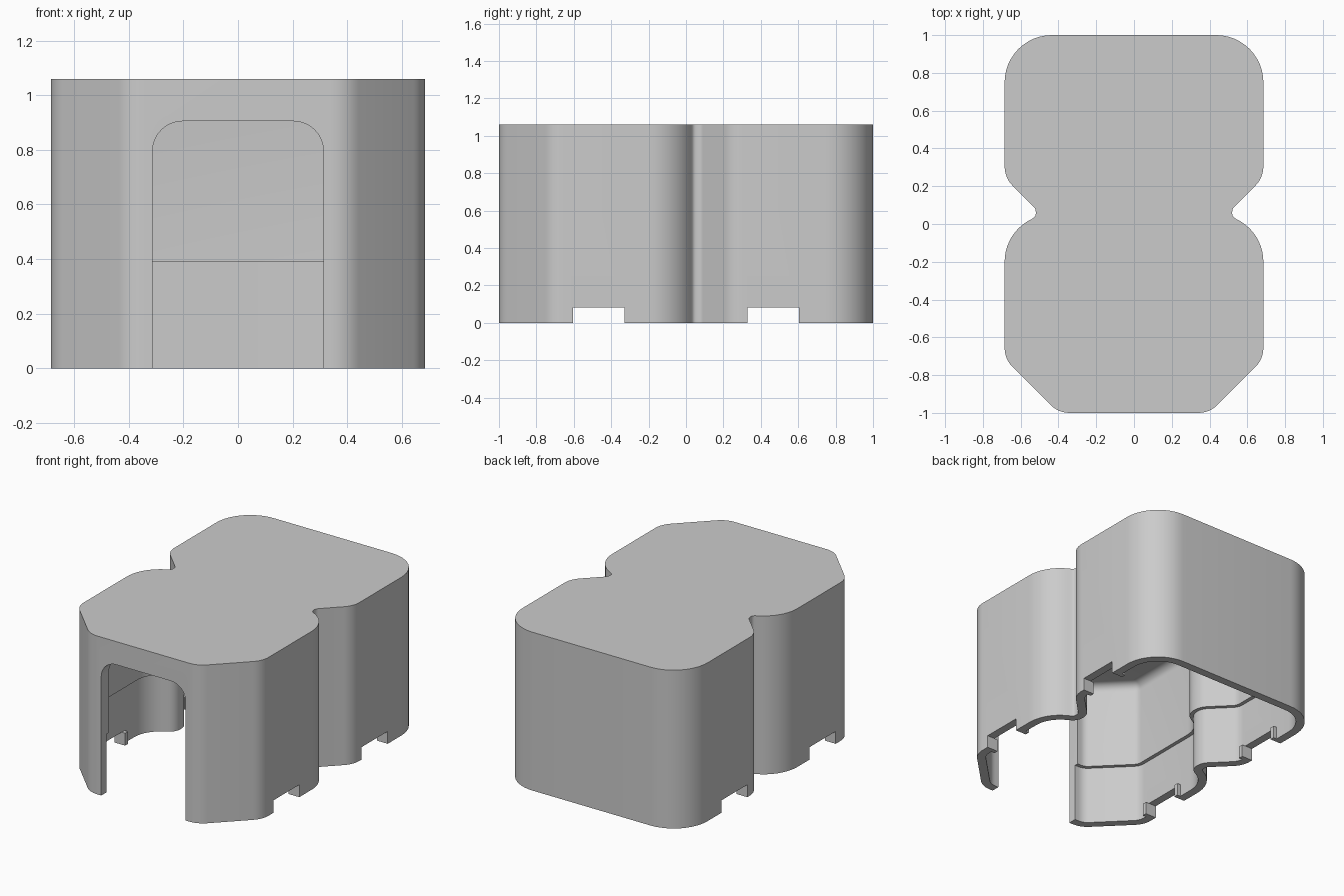
import bpy, bmesh, math
from mathutils import Vector

if "Cube" in bpy.data.objects:
    bpy.data.objects.remove(bpy.data.objects["Cube"], do_unlink=True)

HEIGHT = 1.06
CEILING = 0.97
LEDGE = 0.39
THIN, THICK = 0.055, 0.08

grey = bpy.data.materials.new("light_grey")
grey.use_nodes = True
grey.diffuse_color = (0.6, 0.6, 0.6, 1)
grey.node_tree.nodes["Principled BSDF"].inputs["Base Color"].default_value = (0.6, 0.6, 0.6, 1)


def make_object(name, bm):
    bmesh.ops.recalc_face_normals(bm, faces=bm.faces)
    mesh = bpy.data.meshes.new(name)
    bm.to_mesh(mesh)
    bm.free()
    obj = bpy.data.objects.new(name, mesh)
    mesh.materials.append(grey)
    bpy.context.collection.objects.link(obj)
    return obj


def arc(cx, cy, r, start, end, steps):
    angles = [math.radians(start + (end - start) * i / steps) for i in range(steps + 1)]
    return [Vector((cx + r * math.cos(a), cy + r * math.sin(a))) for a in angles]


def fillet(a, corner, b, cut, steps=6):
    """Round a corner; cut is the length taken from each side."""
    c = Vector(corner)
    u, v = (Vector(a) - c).normalized(), (Vector(b) - c).normalized()
    r = cut * math.tan(u.angle(v) / 2)
    centre = c + (u + v).normalized() * math.hypot(cut, r)
    p, q = c + u * cut - centre, c + v * cut - centre
    start = math.atan2(p.y, p.x)
    sweep = math.atan2(p.x * q.y - p.y * q.x, p.dot(q))
    return arc(centre.x, centre.y, r, math.degrees(start), math.degrees(start + sweep), steps)


def offset(points, d):
    """Move a counterclockwise outline inward by d."""
    result = []
    for i, p in enumerate(points):
        e1 = (p - points[i - 1]).normalized()
        e2 = (points[(i + 1) % len(points)] - p).normalized()
        n1, n2 = Vector((-e1.y, e1.x)), Vector((-e2.y, e2.x))
        result.append(p + (n1 + n2) * d / (1 + n1.dot(n2)))
    return result


def prism(name, points, y0, y1):
    """Solid with an x-z profile, running along y."""
    bm = bmesh.new()
    a, b = ([bm.verts.new((p[0], y, p[1])) for p in points] for y in (y0, y1))
    bm.faces.new(a)
    bm.faces.new(b)
    for i in range(len(a)):
        bm.faces.new((a[i - 1], a[i], b[i], b[i - 1]))
    return make_object(name, bm)


def box(name, x0, x1, y0, y1, z0, z1):
    return prism(name, [(x0, z0), (x1, z0), (x1, z1), (x0, z1)], y0, y1)


# Half outline: front chamfer, front rounded shoulder, waist notch, rear corner
front, shoulder = (0.4, -1), (0.685, -0.715)
waist, rear_side = (0.52, 0.08), (0.685, 0.245)
half = fillet((0, -1), front, shoulder, 0.06)
half += fillet(front, shoulder, (0.685, 0), 0.06)
half += arc(0.435, -0.2, 0.25, 0, 64, 10)
half += fillet((0.545, 0.025), (0.52, 0.04), waist, 0.014, 4)
half += fillet((0.52, 0.04), waist, rear_side, 0.016, 4)
half += fillet(waist, rear_side, (0.685, 1), 0.06)
half += arc(0.435, 0.75, 0.25, 0, 90, 12)
outline = half + [Vector((-p.x, p.y)) for p in reversed(half)]

# Shell: outer wall, bottom rim, stepped inner wall, rounded ceiling edge
rows = [(0, HEIGHT), (0, 0), (THIN, 0), (THIN, LEDGE), (THICK, LEDGE)]
R = 0.055
for i in range(7):
    a = math.pi / 2 * i / 6
    rows.append((THICK + R * (1 - math.cos(a)), CEILING - R + R * math.sin(a)))
bm = bmesh.new()
loops = [[bm.verts.new((p.x, p.y, z)) for p in offset(outline, d)] for d, z in rows]
n = len(outline)
for lower, upper in zip(loops, loops[1:]):
    for i in range(n):
        j = (i + 1) % n
        bm.faces.new((lower[i], lower[j], upper[j], upper[i]))
bm.faces.new(loops[0])
bm.faces.new(loops[-1])
shell = make_object("shell", bm)

# Doorway cutter with rounded upper corners
door = [(-0.313, -0.1), (0.313, -0.1)]
door += arc(0.203, 0.795, 0.11, 0, 90, 10) + arc(-0.203, 0.795, 0.11, 90, 180, 10)
cutters = [prism("doorway_cutter", door, -1.1, -0.8)]

# Bottom slots in both side walls, with a small lip at each slot end
for sx, side in ((1, "left"), (-1, "right")):
    for sy, end in ((1, "rear"), (-1, "front")):
        y0, y1 = sorted((sy * 0.33, sy * 0.605))
        xs = sorted((sx * 0.56, sx * 0.8))
        cutters.append(box("slot_cutter", *xs, y0, y1, -0.1, 0.083))
        lip_x = sorted((sx * 0.605, sx * 0.64))
        box(f"{side}_{end}_lip_a", *lip_x, y0 - 0.03, y0, 0, 0.083)
        box(f"{side}_{end}_lip_b", *lip_x, y1, y1 + 0.03, 0, 0.083)

bpy.context.view_layer.objects.active = shell
for cutter in cutters:
    cutter.hide_render = True
    mod = shell.modifiers.new("cut", "BOOLEAN")
    mod.operation = "DIFFERENCE"
    mod.solver = "EXACT"
    mod.object = cutter
    bpy.ops.object.modifier_apply(modifier=mod.name)
for cutter in cutters:
    bpy.data.objects.remove(cutter, do_unlink=True)

# Smooth the rounded walls, keep the edges crisp
bpy.ops.object.select_all(action="DESELECT")
shell.select_set(True)
bpy.ops.object.shade_smooth_by_angle(angle=math.radians(32))
